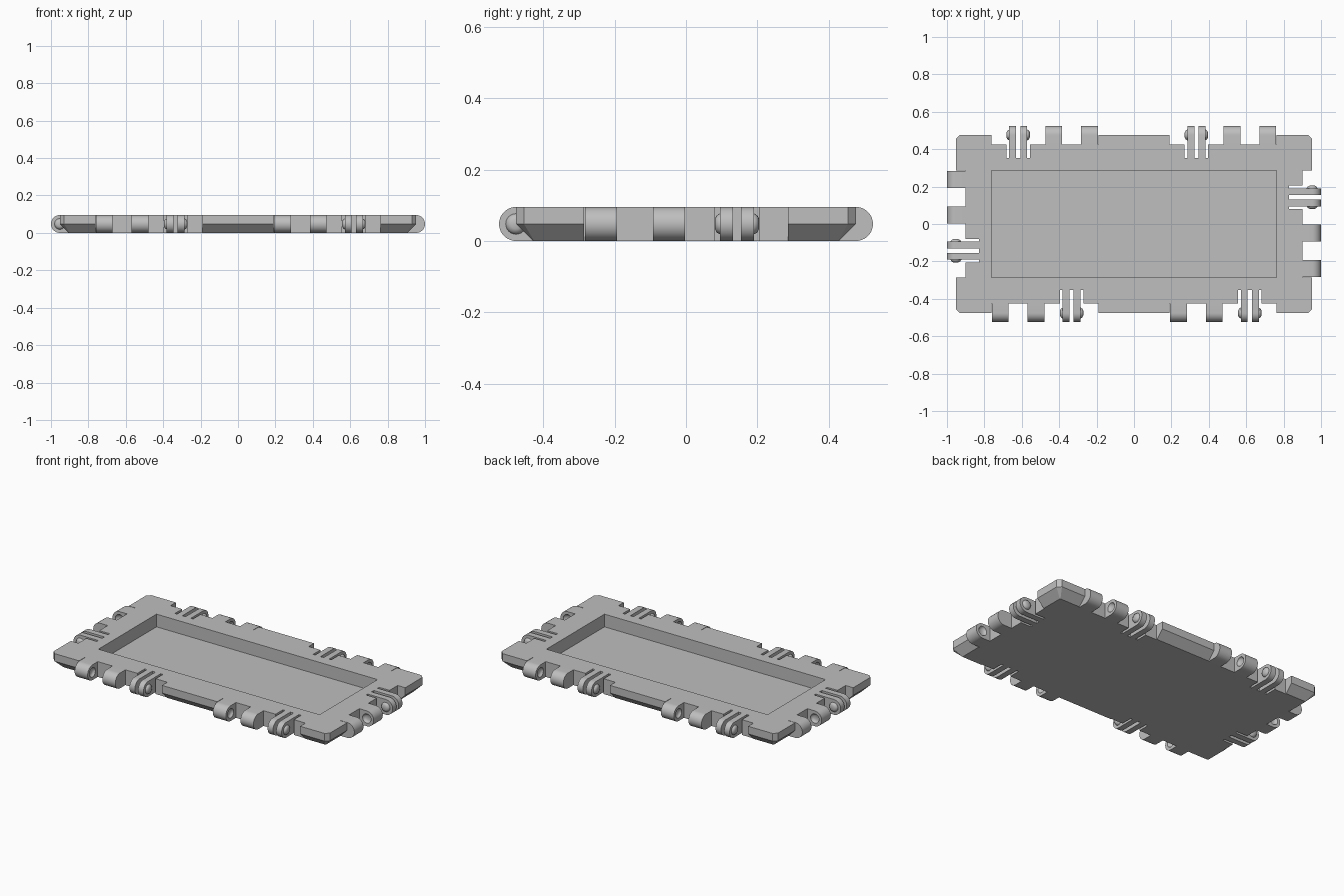
import bpy, bmesh, math
from mathutils import Matrix, Vector

if "Cube" in bpy.data.objects:
    bpy.data.objects.remove(bpy.data.objects["Cube"], do_unlink=True)

U = 2 / 21                # grid unit: plate is 20 x 10 units and one unit thick
R = U / 2                 # hinge radius
NOTCH, SLOT = 0.052, 0.124    # inward reach of the notch and of the clip slot
CLIP = 4.5 * U            # clip centre along a notch
GAP, FINGER, CLEAR = 0.011, 0.048, 0.063

grey = bpy.data.materials.new("plain_grey")
grey.use_nodes = True
grey.diffuse_color = (0.52, 0.52, 0.52, 1)
grey.node_tree.nodes["Principled BSDF"].inputs["Base Color"].default_value = grey.diffuse_color


def make_object(name, bm):
    bmesh.ops.recalc_face_normals(bm, faces=bm.faces)
    mesh = bpy.data.meshes.new(name)
    bm.to_mesh(mesh)
    bm.free()
    mesh.materials.append(grey)
    obj = bpy.data.objects.new(name, mesh)
    bpy.context.collection.objects.link(obj)
    return obj


def prism(bm, points, offset, matrix):
    """Extrude a closed outline of 3D points along offset."""
    start = [bm.verts.new(matrix @ Vector(p)) for p in points]
    end = [bm.verts.new(matrix @ (Vector(p) + Vector(offset))) for p in points]
    bm.faces.new(start)
    bm.faces.new(end[::-1])
    for i in range(len(points)):
        j = (i + 1) % len(points)
        bm.faces.new((start[i], start[j], end[j], end[i]))


def rounded_bar(bm, x0, x1, back, matrix):
    """Bar with a half-round outer end, lying across the hinge axis."""
    arc = [math.radians(90 + a) for a in range(0, 181, 10)]
    outline = [(x0, back, 0), (x0, back, U)]
    outline += [(x0, R * math.cos(a), R + R * math.sin(a)) for a in arc]
    prism(bm, outline, (x1 - x0, 0, 0), matrix)


def knob(bm, x, side, matrix):
    """Domed pivot pointing along x, rooted slightly behind its surface."""
    steps = [(-0.004, 0.029), (0, 0.029), (0.009, 0.024), (0.014, 0.014)]
    rings = []
    for h, r in steps:
        angles = [math.tau * k / 24 for k in range(24)]
        rings.append([bm.verts.new(matrix @ Vector(
            (x + side * h, r * math.cos(a), R + r * math.sin(a)))) for a in angles])
    for lower, upper in zip(rings, rings[1:]):
        for k in range(24):
            n = (k + 1) % 24
            bm.faces.new((lower[k], lower[n], upper[n], upper[k]))
    bm.faces.new(rings[0])
    bm.faces.new(rings[-1])


def cut(target, cutter):
    cutter.hide_render = True
    mod = target.modifiers.new("cut", 'BOOLEAN')
    mod.operation = 'DIFFERENCE'
    mod.solver = 'EXACT'
    mod.object = cutter
    bpy.context.view_layer.objects.active = target
    bpy.ops.object.modifier_apply(modifier=mod.name)
    bpy.data.objects.remove(cutter, do_unlink=True)


# Hinge sites: three on the front and right edges, repeated by a half turn
sites = []
for turn in (0, 180):
    for angle, edge, start in ((0, 5, -8), (0, 5, 2), (90, 10, -3)):
        sites.append(Matrix.Rotation(math.radians(angle + turn), 4, 'Z')
                     @ Matrix.Translation((start * U, -edge * U, 0)))

# Plate with clipped corners and a chamfered lower edge
bm = bmesh.new()
layers = []
for z, inset, corner in ((0, R, 0.003), (R, 0, 0.022), (U, 0, 0.022)):
    a, b = 10 * U - inset, 5 * U - inset
    outline = []
    for sx, sy in ((1, 1), (-1, 1), (-1, -1), (1, -1)):
        pair = [(sx * a, sy * (b - corner), z), (sx * (a - corner), sy * b, z)]
        outline += pair if sx * sy > 0 else pair[::-1]
    layers.append([bm.verts.new(p) for p in outline])
for low, high in zip(layers, layers[1:]):
    for i in range(8):
        j = (i + 1) % 8
        bm.faces.new((low[i], low[j], high[j], high[i]))
bm.faces.new(layers[0])
bm.faces.new(layers[-1])
plate = make_object("plate", bm)

# Cut the shallow tray, the notches and the clip slots
bm = bmesh.new()
tray = [(sx * 8 * U, sy * 3 * U, 0.016) for sx, sy in ((-1, -1), (1, -1), (1, 1), (-1, 1))]
prism(bm, tray, (0, 0, 0.2), Matrix())
for site in sites:
    left, right = CLIP - CLEAR, CLIP + CLEAR
    outline = [(0, -0.1), (6 * U, -0.1), (6 * U, NOTCH), (right, NOTCH),
               (right, SLOT), (left, SLOT), (left, NOTCH), (0, NOTCH)]
    prism(bm, [(x, y, -0.1) for x, y in outline], (0, 0, 0.3), site)
cut(plate, make_object("plate_cutter", bm))

# Hinge tabs, with dimples on the faces that look at each other
tabs, dimples = bmesh.new(), bmesh.new()
for site in sites:
    for x, side in ((0, 1), (2 * U, -1)):
        near, far = x + 0.003, x + U - 0.003
        rounded_bar(tabs, near, far, NOTCH, site)
        knob(dimples, far if side > 0 else near, -side, site)
hinge_tabs = make_object("hinge_tabs", tabs)
cut(hinge_tabs, make_object("dimple_cutter", dimples))

# Springy clip fingers and their outward pivots
fingers, pivots = bmesh.new(), bmesh.new()
for site in sites:
    for side in (-1, 1):
        x0, x1 = sorted((CLIP + side * GAP, CLIP + side * FINGER))
        rounded_bar(fingers, x0, x1, SLOT, site)
        knob(pivots, CLIP + side * FINGER, side, site)
clip_fingers = make_object("clip_fingers", fingers)
clip_pivots = make_object("clip_pivots", pivots)

# Smooth the round ends and keep the edges crisp
for obj in bpy.context.selected_objects:
    obj.select_set(False)
for obj in (hinge_tabs, clip_fingers, clip_pivots):
    obj.select_set(True)
bpy.context.view_layer.objects.active = hinge_tabs
bpy.ops.object.shade_smooth_by_angle(angle=math.radians(35))
